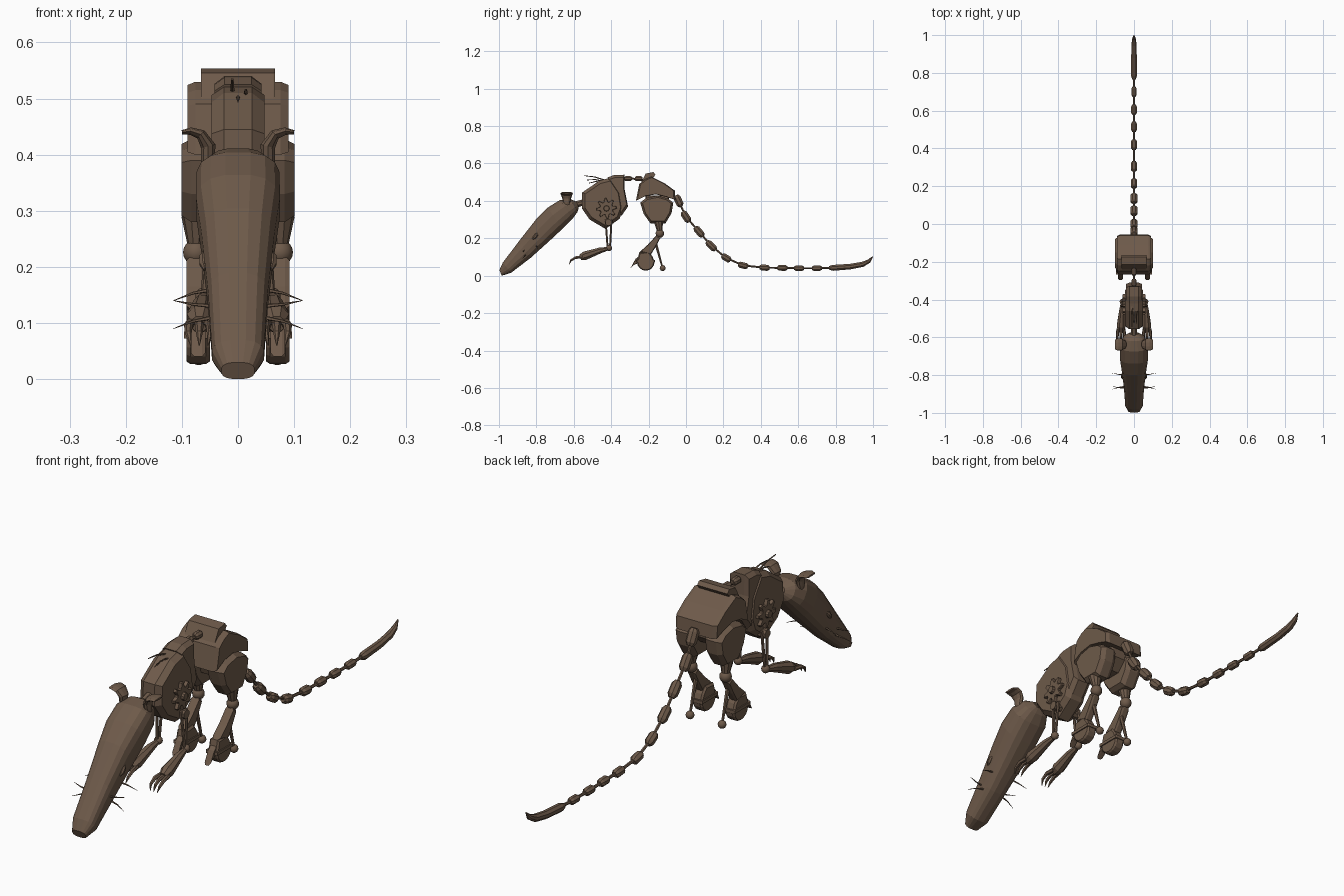
import bpy, bmesh, math
from mathutils import Vector as V

brown = bpy.data.materials.new("dark brown")
brown.diffuse_color = (0.155, 0.102, 0.068, 1)


def loft(name, rings, mirror=False):
    """Skin a list of equal-length rings and cap both ends."""
    bm = bmesh.new()
    vs = [[bm.verts.new(p) for p in r] for r in rings]
    n = len(rings[0])
    for a, b in zip(vs, vs[1:]):
        for i in range(n):
            j = (i + 1) % n
            bm.faces.new((a[i], a[j], b[j], b[i]))
    bm.faces.new(vs[0])
    bm.faces.new(vs[-1])
    bmesh.ops.recalc_face_normals(bm, faces=bm.faces)
    me = bpy.data.meshes.new(name)
    bm.to_mesh(me)
    bm.free()
    me.materials.append(brown)
    ob = bpy.data.objects.new(name, me)
    bpy.context.collection.objects.link(ob)
    if mirror:
        ob.modifiers.new("mirror", 'MIRROR').use_mirror_merge = False
    return ob


def tube(name, pts, radii, n=8, mirror=False):
    pts = [V(p) for p in pts]
    rings = []
    for i, p in enumerate(pts):
        d = (pts[min(i + 1, len(pts) - 1)] - pts[max(i - 1, 0)]).normalized()
        side = d.cross(V((0, 0, 1)) if abs(d.x) > 0.8 else V((1, 0, 0))).normalized()
        up = d.cross(side)
        rings.append([p + radii[i] * (math.cos(t) * side + math.sin(t) * up)
                      for t in [math.tau * (k + 0.5) / n for k in range(n)]])
    return loft(name, rings, mirror)


def slab(name, prof, x0, x1, bevel=0.015, s=0.85, mirror=False):
    """Side profile (y, z) given thickness along x with chamfered rims."""
    cy = sum(p[0] for p in prof) / len(prof)
    cz = sum(p[1] for p in prof) / len(prof)
    layers = [(x0, s), (x0 + bevel, 1), (x1 - bevel, 1), (x1, s)]
    return loft(name, [[(x, cy + (y - cy) * k, cz + (z - cz) * k) for y, z in prof]
                       for x, k in layers], mirror)


def ball(name, c, r, mirror=False):
    a = [math.pi * (i + 0.3) / 8.6 for i in range(9)]
    ob = tube(name, [V(c) + V((0, 0, r * math.cos(t))) for t in a],
              [r * math.sin(t) for t in a], 14, mirror)
    ob.data.polygons.foreach_set("use_smooth", [True] * len(ob.data.polygons))
    return ob


def bead(name, c, d, length, r):
    c, d = V(c), V(d).normalized()
    return tube(name, [c + d * length * f for f in (-0.5, -0.3, 0.3, 0.5)],
                [r * 0.6, r, r, r * 0.6], 8)


# head: top point, bottom point, half width
head = [((-0.998, 0.03), (-0.985, 0.0), 0.03), ((-0.98, 0.07), (-0.935, 0.015), 0.047),
        ((-0.89, 0.19), (-0.83, 0.095), 0.054), ((-0.80, 0.305), (-0.735, 0.18), 0.066),
        ((-0.74, 0.365), (-0.66, 0.25), 0.076), ((-0.675, 0.405), (-0.605, 0.305), 0.075),
        ((-0.62, 0.412), (-0.58, 0.34), 0.055), ((-0.585, 0.395), (-0.573, 0.365), 0.025)]


def head_ring(top, bot, w, n=16):
    t, b = V((0, *top)), V((0, *bot))
    ring = []
    for k in range(n):
        a = math.tau * (k + 0.5) / n
        c, s = math.cos(a), math.sin(a)
        c, s = (math.copysign(abs(v) ** 0.75, v) for v in (c, s))
        ring.append((t + b) / 2 + (t - b) / 2 * s + V((w * c, 0, 0)))
    return ring


loft("head", [head_ring(*h) for h in head])
tube("neck", [(0, -0.61, 0.375), (0, -0.52, 0.40)], [0.018, 0.018])

# ears: stem that flares and curls outward (x, z, half depth, half thickness)
ear = [(0.055, 0.36, 0.014, 0.008), (0.054, 0.39, 0.018, 0.013), (0.053, 0.415, 0.024, 0.014),
       (0.066, 0.436, 0.032, 0.010), (0.084, 0.442, 0.033, 0.007), (0.100, 0.440, 0.026, 0.004)]
rings = []
for i, (x, z, hy, th) in enumerate(ear):
    p, q = ear[max(i - 1, 0)], ear[min(i + 1, len(ear) - 1)]
    d = V((q[0] - p[0], 0, q[1] - p[1])).normalized()
    nrm = V((d.z, 0, -d.x))
    rings.append([V((x, -0.638, z)) + V((0, hy * math.cos(a), 0)) + nrm * th * math.sin(a)
                  for a in [math.tau * k / 10 for k in range(10)]])
loft("ear", rings, True)

# eyes and whiskers
tube("eye", [(0.058, -0.82, 0.195), (0.059, -0.81, 0.205), (0.059, -0.80, 0.218), (0.058, -0.79, 0.228)],
     [0.004, 0.010, 0.010, 0.004], 8, True)
for y, z, dy, dz in ((-0.80, 0.16, 0.01, -0.02), (-0.87, 0.13, 0.01, 0.01), (-0.86, 0.11, -0.015, -0.02)):
    tube("whisker", [(0.045, y, z), (0.08, y + dy / 3, z + dz / 3), (0.115, y + dy, z + dz)],
         [0.004, 0.0025, 0.0005], 5, True)

# chest, back collar and side gears
slab("chest", [(-0.555, 0.445), (-0.46, 0.51), (-0.40, 0.525), (-0.35, 0.45), (-0.335, 0.36),
               (-0.355, 0.305), (-0.43, 0.25), (-0.515, 0.30), (-0.557, 0.36)],
     -0.047, 0.047, 0.022, 0.86)
slab("chest_collar", [(-0.42, 0.525), (-0.385, 0.538), (-0.33, 0.54), (-0.328, 0.46),
                      (-0.31, 0.37), (-0.345, 0.32), (-0.37, 0.38), (-0.39, 0.46)],
     -0.042, 0.042, 0.018, 0.85)
gear = []
for k in range(32):
    r = 0.055 if k % 4 < 2 else 0.036
    a = math.tau * k / 32
    gear.append((-0.425 + r * math.cos(a), 0.36 + r * math.sin(a)))
slab("side_gear", gear, 0.044, 0.060, 0.003, 0.94, True)
tube("gear_hub", [(0.05, -0.425, 0.36), (0.07, -0.425, 0.36)], [0.018, 0.014], 10, True)

# bristles on the shoulders
for x, y, z, ty, tz in ((-0.01, -0.43, 0.51, -0.545, 0.535), (0, -0.45, 0.50, -0.52, 0.495),
                        (0.014, -0.44, 0.505, -0.53, 0.512)):
    tube("bristle", [(x, y, z), (x, (y + ty) / 2, (z + tz) / 2 + 0.006), (x, ty, tz)],
         [0.004, 0.003, 0.002], 5)

# spine between chest and hips
tube("spine_rod", [(0, -0.36, 0.51), (0, -0.29, 0.52), (0, -0.22, 0.51)], [0.006] * 3, 6)
for y in (-0.31, -0.253):
    bead("spine_bead", (0, y, 0.519), (0, 1, 0), 0.04, 0.015)

# hips
slab("hip_shell", [(-0.268, 0.40), (-0.25, 0.49), (-0.22, 0.515), (-0.185, 0.53), (-0.115, 0.495),
                   (-0.06, 0.455), (-0.056, 0.405), (-0.10, 0.42), (-0.16, 0.435), (-0.22, 0.425)],
     -0.09, 0.09, 0.014, 0.92)
slab("hip_top_plate", [(-0.24, 0.50), (-0.215, 0.546), (-0.175, 0.554), (-0.163, 0.54), (-0.19, 0.505)],
     -0.066, 0.066, 0.004, 0.97)
slab("pelvis", [(-0.22, 0.43), (-0.09, 0.43), (-0.09, 0.38), (-0.13, 0.34), (-0.19, 0.34)],
     -0.04, 0.04, 0.01, 0.9)

# hind legs
slab("thigh", [(-0.245, 0.39), (-0.215, 0.415), (-0.15, 0.428), (-0.095, 0.412), (-0.068, 0.39),
               (-0.077, 0.335), (-0.11, 0.28), (-0.19, 0.28), (-0.226, 0.33)],
     0.028, 0.101, 0.018, 0.86, True)
tube("knee_neck", [(0.075, -0.147, 0.29), (0.075, -0.14, 0.235)], [0.026, 0.014], 10, True)
ball("knee", (0.075, -0.14, 0.226), 0.023, True)
slab("shin", [(-0.155, 0.22), (-0.135, 0.205), (-0.165, 0.15), (-0.19, 0.11), (-0.25, 0.125),
              (-0.205, 0.165)], 0.058, 0.092, 0.008, 0.85, True)
foot = [(-0.215 + 0.047 * math.cos(a), 0.074 + 0.047 * math.sin(a))
        for a in [math.pi + math.pi * k / 8 for k in range(9)]]
slab("foot", foot + [(-0.18, 0.105), (-0.20, 0.13), (-0.25, 0.125)], 0.05, 0.092, 0.007, 0.88, True)
slab("foot_band", [(-0.268, 0.085), (-0.165, 0.085), (-0.165, 0.072), (-0.268, 0.072)],
     0.046, 0.096, 0.004, 0.95, True)
slab("toe", [(-0.24, 0.115), (-0.27, 0.09), (-0.297, 0.04), (-0.275, 0.06), (-0.245, 0.07)],
     0.058, 0.084, 0.006, 0.8, True)
tube("heel_rod", [(0.07, -0.165, 0.185), (0.07, -0.126, 0.045)], [0.009, 0.005], 6, True)
ball("heel_ball", (0.07, -0.125, 0.041), 0.016, True)

# front legs
for y in (-0.43, -0.398):
    tube("upper_arm_rod", [(0.052, y, 0.30), (0.06, y + (-0.412 - y) * 0.6, 0.15)], [0.006, 0.006], 6, True)
tube("shoulder_pin", [(0.03, -0.415, 0.285), (0.066, -0.415, 0.285)], [0.018, 0.018], 8, True)
ball("elbow", (0.06, -0.411, 0.148), 0.016, True)
tube("forearm", [(0.06, -0.415, 0.145), (0.063, -0.46, 0.135), (0.068, -0.54, 0.107), (0.069, -0.565, 0.098)],
     [0.010, 0.017, 0.025, 0.016], 8, True)
for dx in (-0.015, 0, 0.015):
    x = 0.069 + dx
    tube("claw", [(x, -0.555, 0.10), (x + dx * 0.3, -0.59, 0.097), (x + dx * 0.3, -0.615, 0.082),
                  (x, -0.625, 0.06)], [0.009, 0.008, 0.006, 0.001], 6, True)

# tail: beads threaded on a thin rod, ending in an upturned tip
path = [(-0.04, 0.40), (0.0, 0.315), (0.07, 0.235), (0.135, 0.16), (0.215, 0.095), (0.305, 0.055),
        (0.42, 0.043), (0.515, 0.042), (0.605, 0.04), (0.70, 0.04), (0.79, 0.043)]
path = [V((0, *p)) for p in path]
tube("tail_rod", [V((0, -0.08, 0.44))] + path, [0.006] * 12, 6)
for i, p in enumerate(path[:-1]):
    d = path[i + 1] - path[max(i - 1, 0)]
    bead("tail_bead", p, d, 0.066 if i < 4 else 0.054, 0.021 - 0.0006 * i)
tube("tail_tip", [(0, 0.765, 0.042), (0, 0.785, 0.042), (0, 0.88, 0.049), (0, 0.945, 0.061),
                  (0, 0.978, 0.078), (0, 0.999, 0.103)], [0.010, 0.017, 0.016, 0.015, 0.011, 0.002], 8)
